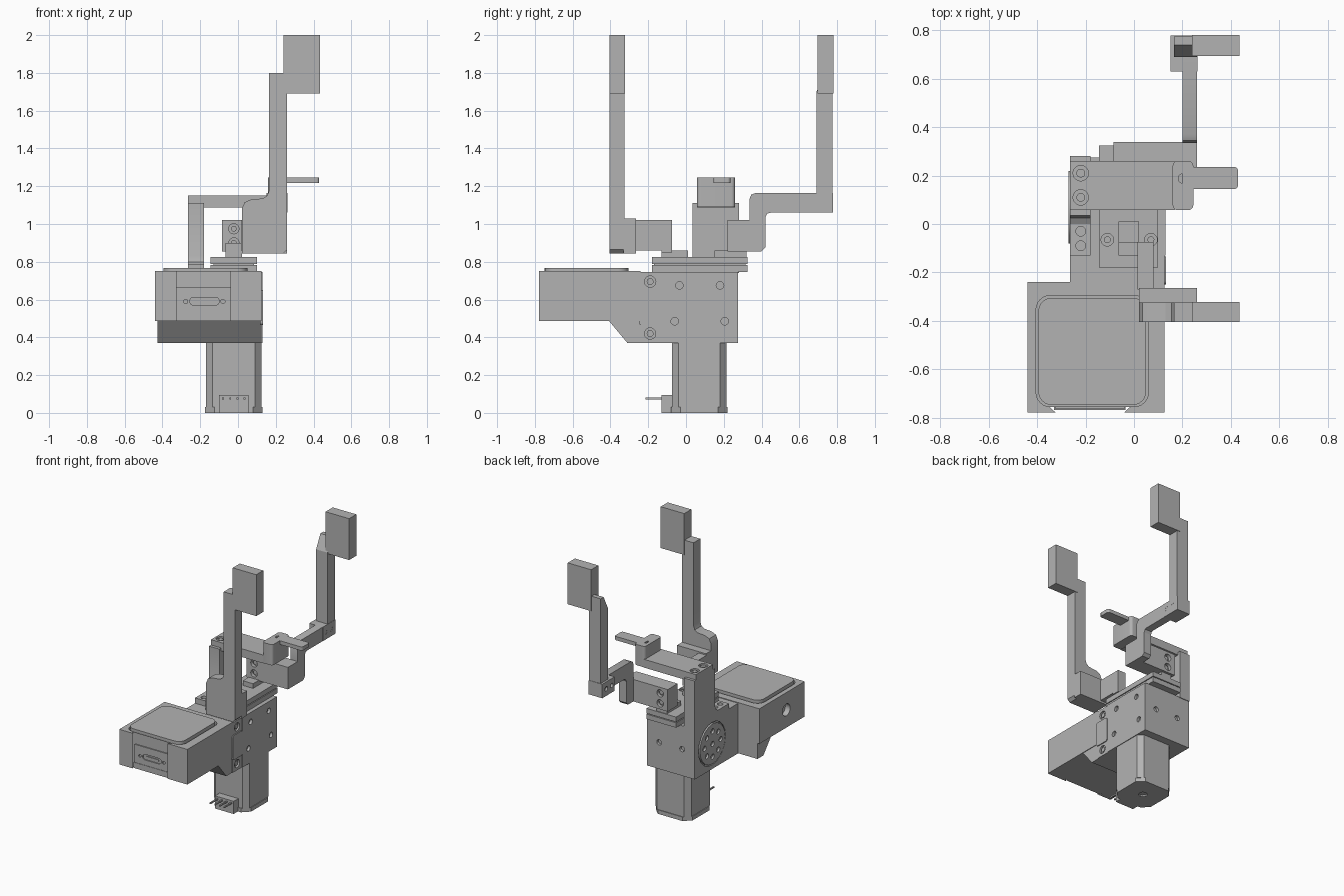
import bpy, bmesh, math
from mathutils import Matrix, Vector

old = bpy.data.objects.get("Cube")
if old:
    bpy.data.objects.remove(old, do_unlink=True)

grey = bpy.data.materials.new("machined grey")
grey.use_nodes = True
grey.diffuse_color = (0.45, 0.45, 0.45, 1)
grey.node_tree.nodes["Principled BSDF"].inputs["Base Color"].default_value = (0.45, 0.45, 0.45, 1)


def finish(name, bm):
    bmesh.ops.recalc_face_normals(bm, faces=bm.faces)
    mesh = bpy.data.meshes.new(name)
    bm.to_mesh(mesh)
    bm.free()
    mesh.materials.append(grey)
    ob = bpy.data.objects.new(name, mesh)
    bpy.context.scene.collection.objects.link(ob)
    return ob


def prism(name, axis, lo, hi, points):
    """Extrude a profile along an axis; points are in the other two axes, in xyz order."""
    bm = bmesh.new()
    def place(p, d):
        c = list(p)
        c.insert("xyz".index(axis), d)
        return c
    face = bm.faces.new([bm.verts.new(place(p, lo)) for p in points])
    ext = bmesh.ops.extrude_face_region(bm, geom=[face])
    move = Vector(place((0, 0), hi - lo))
    bmesh.ops.translate(bm, vec=move, verts=[g for g in ext["geom"] if isinstance(g, bmesh.types.BMVert)])
    return finish(name, bm)


def box(name, x, y, z):
    return prism(name, "z", z[0], z[1], [(x[0], y[0]), (x[1], y[0]), (x[1], y[1]), (x[0], y[1])])


def rounded(x, y, r, steps=6):
    """Rounded rectangle outline; steps=1 gives chamfered corners."""
    pts = []
    corners = [(x[1] - r, y[1] - r), (x[0] + r, y[1] - r), (x[0] + r, y[0] + r), (x[1] - r, y[0] + r)]
    for i, (cx, cy) in enumerate(corners):
        for k in range(steps + 1):
            a = math.pi / 2 * (i + k / steps)
            pts.append((cx + r * math.cos(a), cy + r * math.sin(a)))
    return pts


def cylinders(name, axis, centres, r, depth):
    bm = bmesh.new()
    turn = {"x": Matrix.Rotation(math.pi / 2, 4, "Y"), "y": Matrix.Rotation(math.pi / 2, 4, "X"),
            "z": Matrix.Identity(4)}[axis]
    for c in centres:
        bmesh.ops.create_cone(bm, cap_ends=True, segments=20, radius1=r, radius2=r, depth=depth,
                              matrix=Matrix.Translation(c) @ turn)
    return finish(name, bm)


def carve(ob, cutter):
    mod = ob.modifiers.new("cut", "BOOLEAN")
    mod.operation = "DIFFERENCE"
    mod.solver = "EXACT"
    mod.object = cutter
    bpy.context.view_layer.objects.active = ob
    bpy.ops.object.modifier_apply(modifier=mod.name)
    bpy.data.objects.remove(cutter, do_unlink=True)


def holes(ob, axis, centres, r, depth=0.04):
    carve(ob, cylinders("hole_cutter", axis, centres, r, depth))


# Motor with end cap, connector and pins
MX, MY = (-0.175, 0.13), (-0.08, 0.22)
prism("motor_body", "z", 0.03, 0.37, rounded((-0.17, 0.125), (-0.075, 0.215), 0.035, 1))
cap = prism("motor_end_cap", "z", 0, 0.03, rounded(MX, MY, 0.05, 1))
holes(cap, "z", [(-0.022, 0.07, 0)], 0.03, 0.02)
box("motor_connector", (-0.1, 0.055), (-0.13, -0.07), (0, 0.095))
for i in range(4):
    px = -0.079 + i * 0.038
    box("connector_pin", (px - 0.005, px + 0.005), (-0.215, -0.12), (0.072, 0.082))

# Gripper housing
housing = box("gripper_housing", (-0.265, 0.13), (-0.13, 0.275), (0.37, 0.745))
holes(housing, "x", [(0.13, y, z) for y, z in ((-0.035, 0.675), (0.18, 0.675), (-0.06, 0.485), (0.205, 0.485))], 0.02)
holes(housing, "y", [(0.03, 0.275, 0.57), (-0.16, 0.275, 0.57)], 0.02)

# Round flange with bolt circle on the housing side
holes(housing, "x", [(-0.265, 0.07, 0.56)], 0.16, 0.02)
flange = cylinders("side_flange", "x", [(-0.26, 0.07, 0.56)], 0.15, 0.02)
ring = [(-0.27, 0.07 + 0.095 * math.cos(a), 0.56 + 0.095 * math.sin(a))
        for a in (math.tau * k / 8 for k in range(8))]
holes(flange, "x", ring + [(-0.27, 0.07, 0.56)], 0.019, 0.03)

# Slide rail on top of the housing
box("rail_base", (-0.145, 0.1), (-0.18, 0.325), (0.745, 0.782))
rail = box("rail_cover", (-0.145, 0.1), (-0.18, 0.325), (0.788, 0.825))
box("rail_core", (-0.13, 0.085), (-0.17, 0.315), (0.78, 0.79))
holes(rail, "z", [(-0.11, -0.065, 0.825), (0.07, -0.065, 0.825)], 0.026, 0.03)
cylinders("rail_bolt", "z", [(-0.11, -0.065, 0.81), (0.07, -0.065, 0.81)], 0.014, 0.02)
for y in ((-0.13, 0.01), (0.15, 0.32)):
    box("slider", (-0.065, 0.02), y, (0.82, 0.86))

# Front finger: slider jaw, heel, curved upright and paddle
box("front_jaw", (0.015, 0.08), (-0.27, -0.075), (0.86, 1.02))
box("front_jaw_foot", (-0.065, 0.08), (-0.13, -0.075), (0.85, 0.9))
box("front_finger_heel", (0.02, 0.26), (-0.33, -0.265), (0.845, 1.03))
prism("front_finger_upright", "y", -0.405, -0.325,
      [(0.02, 0.845), (0.24, 0.845), (0.26, 0.865), (0.26, 1.8), (0.165, 1.8), (0.165, 1.18),
       (0.155, 1.15), (0.13, 1.135), (0.07, 1.13), (0.035, 1.115), (0.02, 1.08)])

# Back finger: jaw block, cranked arm, upright and paddle
jaw = box("back_jaw", (-0.085, 0.255), (0.22, 0.338), (0.855, 1.02))
holes(jaw, "y", [(-0.022, y, z) for y in (0.22, 0.338) for z in (0.9, 0.975)], 0.027, 0.05)
cylinders("jaw_bolt", "y", [(-0.022, 0.279, z) for z in (0.9, 0.975)], 0.015, 0.09)
prism("back_arm", "x", 0.2, 0.26,
      [(0.22, 0.855), (0.4, 0.855), (0.42, 0.875), (0.42, 1.035), (0.43, 1.055), (0.45, 1.06), (0.775, 1.06),
       (0.775, 1.165), (0.37, 1.165), (0.345, 1.155), (0.335, 1.13), (0.335, 1.02), (0.22, 1.02)])
clamp = box("back_arm_clamp", (0.15, 0.262), (0.63, 0.778), (1.06, 1.165))
holes(clamp, "x", [(x, y, 1.113) for x in (0.15, 0.262) for y in (0.665, 0.73)], 0.016)
prism("back_finger_upright", "x", 0.165, 0.26,
      [(0.69, 1.06), (0.775, 1.06), (0.775, 1.8), (0.74, 1.8), (0.69, 1.7)])
for name, y in (("front_paddle", (-0.405, -0.322)), ("back_paddle", (0.695, 0.78))):
    box(name, (0.24, 0.435), y, (1.69, 2.0))

# Bracket standing over the rail, with a pointer tab
post = prism("bracket_post", "x", -0.265, -0.18,
             [(-0.13, 0.74), (0.28, 0.74), (0.28, 1.11), (0.035, 1.11), (0.035, 0.83), (0.025, 0.8),
              (0, 0.785), (-0.13, 0.785)])
holes(post, "z", [(-0.22, -0.03, 0.785), (-0.22, -0.09, 0.785)], 0.02)
plate = box("bracket_plate", (-0.265, 0.17), (0.058, 0.26), (1.088, 1.15))
holes(plate, "z", [(-0.22, 0.21, 1.15), (-0.22, 0.11, 1.15)], 0.032, 0.03)
cylinders("plate_bolt", "z", [(-0.22, 0.21, 1.135), (-0.22, 0.11, 1.135)], 0.018, 0.02)
block = prism("bracket_end_block", "z", 1.09, 1.245, rounded((0.16, 0.245), (0.058, 0.26), 0.02))
holes(block, "z", [(0.203, 0.188, 1.245)], 0.02)
prism("pointer_tab", "z", 1.217, 1.245, rounded((0.2, 0.43), (0.145, 0.235), 0.015))

# Camera mount: frame, sloped support and neck to the housing
frame = box("camera_frame", (-0.44, 0.125), (-0.757, -0.24), (0.487, 0.75))
carve(frame, prism("pocket_cutter", "z", 0.73, 0.8, rounded((-0.405, 0.06), (-0.755, -0.295), 0.06)))
holes(frame, "x", [(-0.44, -0.56, 0.62)], 0.045, 0.08)
# Front edge of the frame, open in the middle
prism("frame_front_left", "z", 0.487, 0.75, [(-0.44, -0.778), (-0.325, -0.778), (-0.35, -0.755), (-0.44, -0.755)])
prism("frame_front_right", "z", 0.487, 0.75, [(-0.04, -0.778), (0.125, -0.778), (0.125, -0.755), (-0.015, -0.755)])
box("frame_front_lip", (-0.33, -0.035), (-0.768, -0.755), (0.487, 0.53))
support = prism("camera_support", "x", -0.425, 0.12,
                [(-0.41, 0.49), (-0.31, 0.37), (-0.24, 0.37), (-0.24, 0.49)])
holes(support, "z", [(-0.25, -0.275, 0.37)], 0.018)
neck = box("mount_neck", (-0.265, 0.125), (-0.242, -0.13), (0.37, 0.745))
holes(neck, "x", [(0.125, -0.19, 0.695), (0.125, -0.19, 0.42)], 0.03, 0.03)
cylinders("neck_bolt", "x", [(0.11, -0.19, 0.695), (0.11, -0.19, 0.42)], 0.018, 0.02)
prism("neck_plate", "x", 0.12, 0.132, rounded((-0.25, -0.135), (0.465, 0.65), 0.015))

# Camera with rounded lid and front socket
prism("camera_lid", "z", 0.72, 0.768, rounded((-0.395, 0.05), (-0.748, -0.305), 0.055))
panel = box("camera_front", (-0.325, -0.04), (-0.765, -0.75), (0.53, 0.665))
carve(panel, prism("slot_cutter", "y", -0.8, -0.755, rounded((-0.255, -0.1), (0.57, 0.612), 0.02)))
holes(panel, "y", [(-0.277, -0.765, 0.59), (-0.08, -0.765, 0.59)], 0.011, 0.02)
prism("camera_socket_tongue", "y", -0.763, -0.754, rounded((-0.23, -0.125), (0.583, 0.599), 0.007))

# Smooth the round parts while keeping edges sharp
bpy.ops.object.select_all(action="DESELECT")
for ob in bpy.context.scene.objects:
    if ob.type == "MESH":
        ob.select_set(True)
        bpy.context.view_layer.objects.active = ob
bpy.ops.object.shade_smooth_by_angle(angle=math.radians(25))
